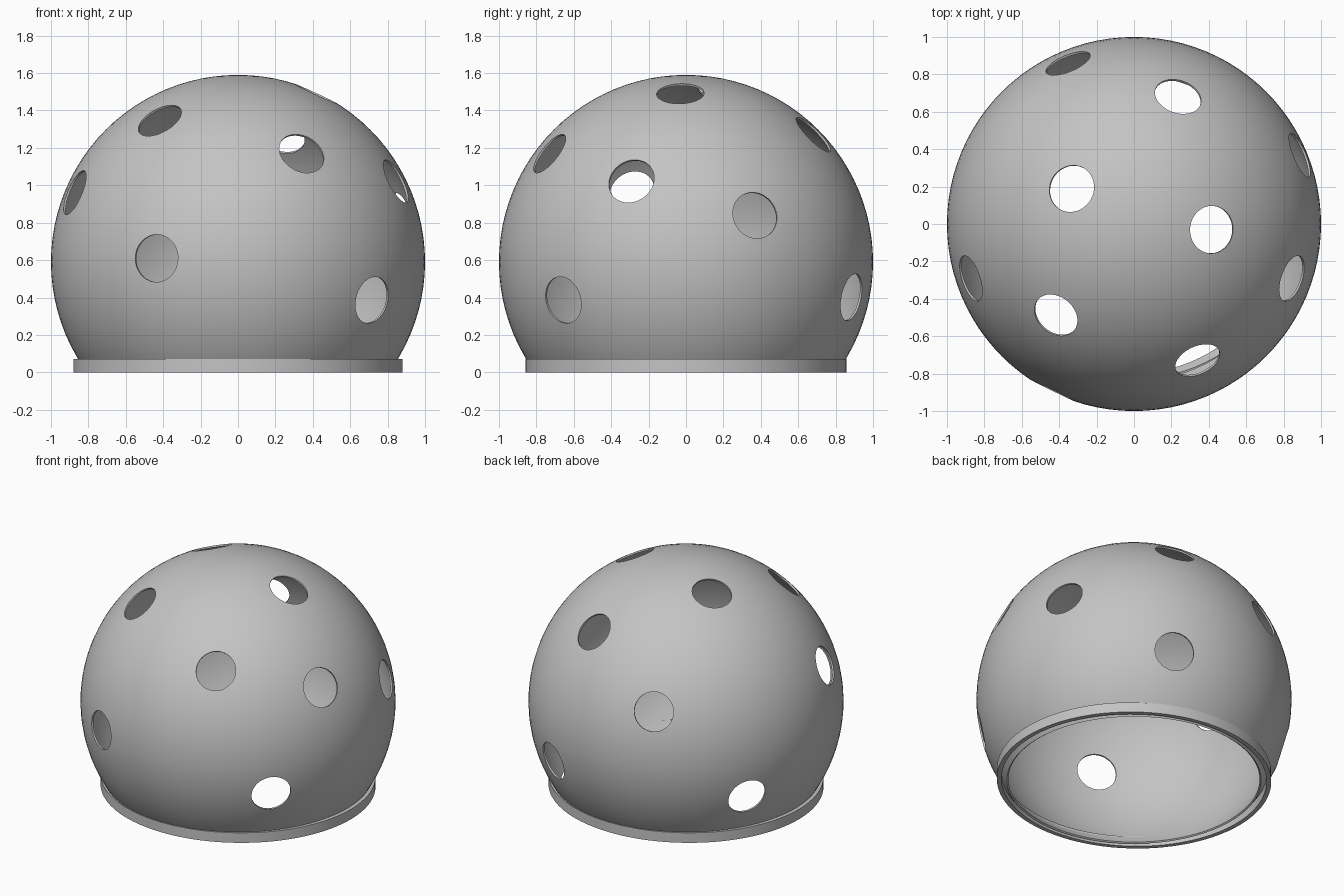
import bpy
import bmesh
import math
from mathutils import Vector, Matrix

old = bpy.data.objects.get("Cube")
if old:
    bpy.data.objects.remove(old, do_unlink=True)

CENTRE = Vector((0, 0, 0.59))
WALL = 0.012
HOLE_RADIUS = 0.127

# Directions of the round holes, measured from the sphere centre
HOLES = [
    (-0.42, -0.49, 0.76), (-0.87, -0.29, 0.37), (-0.44, -0.90, 0.02),
    (0.34, -0.73, 0.58), (0.84, -0.29, 0.43), (0.72, -0.66, -0.205),
    (0.89, 0.37, 0.25), (0.41, 0.89, -0.19), (0.415, -0.03, 0.90),
    (0.235, 0.68, 0.68), (-0.335, 0.19, 0.92), (-0.355, 0.865, 0.35),
    (-0.825, 0.50, -0.26),
]

grey = bpy.data.materials.new("plain_grey")
grey.use_nodes = True
grey.diffuse_color = (0.55, 0.55, 0.55, 1)
grey.node_tree.nodes["Principled BSDF"].inputs["Base Color"].default_value = grey.diffuse_color


def make_object(name, bm):
    bmesh.ops.recalc_face_normals(bm, faces=bm.faces)
    mesh = bpy.data.meshes.new(name)
    bm.to_mesh(mesh)
    bm.free()
    mesh.materials.append(grey)
    obj = bpy.data.objects.new(name, mesh)
    bpy.context.collection.objects.link(obj)
    return obj


def activate(obj):
    bpy.ops.object.select_all(action='DESELECT')
    obj.select_set(True)
    bpy.context.view_layer.objects.active = obj


# Thin spherical shell, cut flat at the bottom
bm = bmesh.new()
bmesh.ops.create_uvsphere(bm, u_segments=96, v_segments=48, radius=1,
                          matrix=Matrix.Translation(CENTRE))
bmesh.ops.bisect_plane(bm, geom=bm.verts[:] + bm.edges[:] + bm.faces[:],
                       plane_co=(0, 0, 0), plane_no=(0, 0, -1), clear_outer=True)
shell = make_object("dome_shell", bm)

# One cutter made of a short cylinder per hole
bm = bmesh.new()
for hole in HOLES:
    way = Vector(hole).normalized()
    turn = way.to_track_quat('Z', 'Y').to_matrix().to_4x4()
    bmesh.ops.create_cone(bm, cap_ends=True, segments=48, radius1=HOLE_RADIUS,
                          radius2=HOLE_RADIUS, depth=0.4,
                          matrix=Matrix.Translation(CENTRE + way) @ turn)
cutter = make_object("hole_cutter", bm)
cutter.hide_render = True

solid = shell.modifiers.new("wall", 'SOLIDIFY')
solid.thickness = WALL
solid.offset = -1
cut = shell.modifiers.new("holes", 'BOOLEAN')
cut.operation = 'DIFFERENCE'
cut.solver = 'EXACT'
cut.object = cutter
activate(shell)
for modifier in (solid, cut):
    bpy.ops.object.modifier_apply(modifier=modifier.name)
bpy.data.objects.remove(cutter, do_unlink=True)
bpy.ops.object.shade_smooth_by_angle(angle=math.radians(30))

# Slightly oval band around the opening
bm = bmesh.new()
profile = [(0.85, 0), (0.88, 0), (0.88, 0.07), (0.85, 0.07)]
verts = [bm.verts.new((r, 0, z)) for r, z in profile]
edges = [bm.edges.new((verts[i], verts[i - 1])) for i in range(len(verts))]
bmesh.ops.spin(bm, geom=verts + edges, cent=(0, 0, 0), axis=(0, 0, 1),
               angle=math.tau, steps=96)
bmesh.ops.remove_doubles(bm, verts=bm.verts, dist=0.0001)
bmesh.ops.scale(bm, vec=(1, 0.975, 1), verts=bm.verts)
band = make_object("base_band", bm)
activate(band)
bpy.ops.object.shade_smooth_by_angle(angle=math.radians(30))
